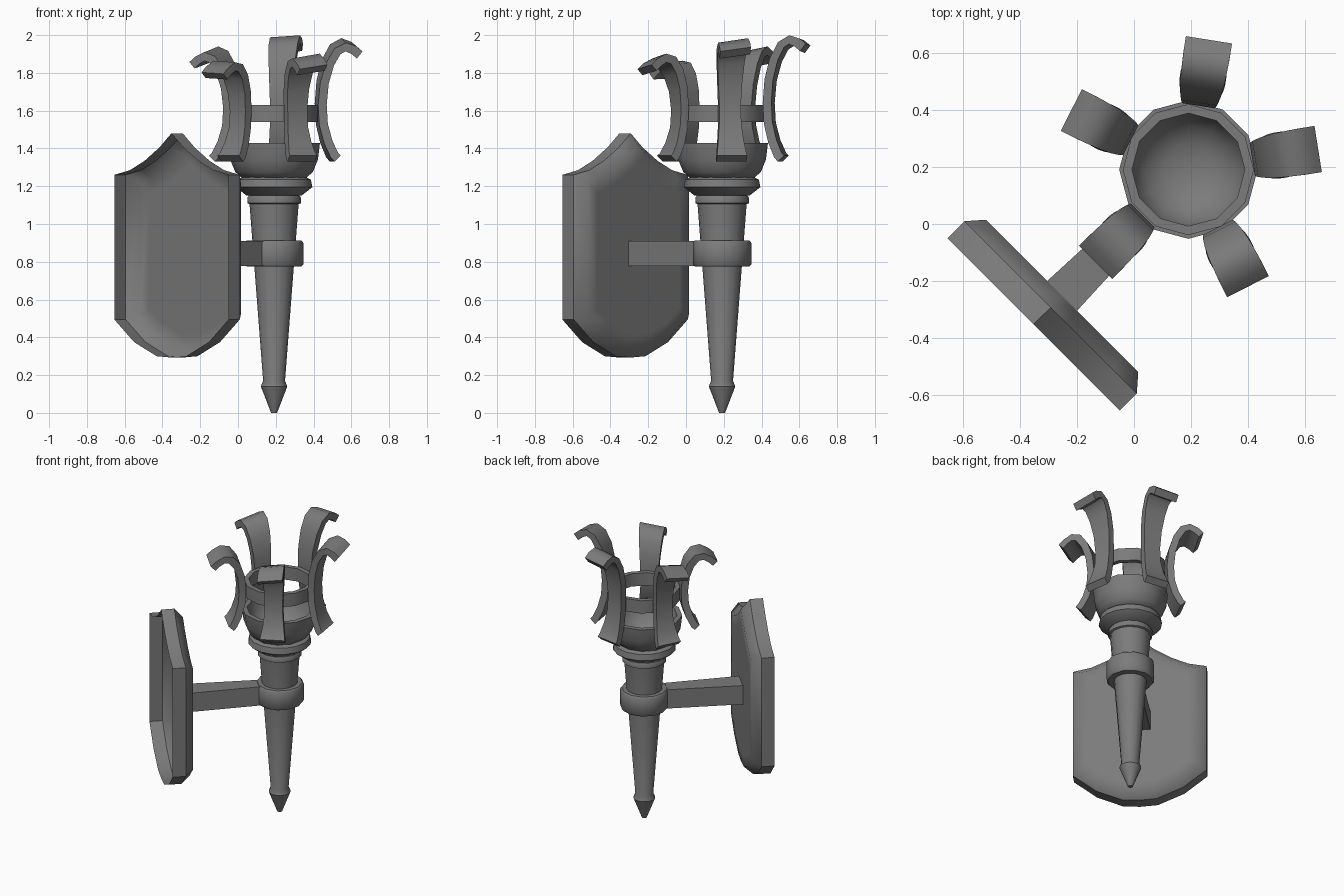
import bpy, bmesh, math
from mathutils import Matrix, Vector

cube = bpy.data.objects.get("Cube")
if cube:
    bpy.data.objects.remove(cube, do_unlink=True)

# Single dark metal colour
metal = bpy.data.materials.new("dark_grey_metal")
metal.use_nodes = True
GREY = (0.2, 0.2, 0.2, 1)
metal.diffuse_color = GREY
metal.node_tree.nodes["Principled BSDF"].inputs["Base Color"].default_value = GREY

AXIS = Vector((0.191, 0.191, 0))
OUT = Vector((1, 1, 0)).normalized()      # from the wall toward the torch
SIDE = Vector((-1, 1, 0)).normalized()
UP = Vector((0, 0, 1))
# Mount frame: x = sideways, y = up, z = away from the wall
MOUNT = Matrix((SIDE, UP, OUT)).transposed().to_4x4()


def finish(name, bm, angle=40, recalc=True):
    bmesh.ops.remove_doubles(bm, verts=bm.verts, dist=0.0005)
    if recalc:
        bmesh.ops.recalc_face_normals(bm, faces=bm.faces)
    mesh = bpy.data.meshes.new(name)
    bm.to_mesh(mesh)
    bm.free()
    mesh.materials.append(metal)
    obj = bpy.data.objects.new(name, mesh)
    bpy.context.collection.objects.link(obj)
    bpy.ops.object.select_all(action='DESELECT')
    obj.select_set(True)
    bpy.context.view_layer.objects.active = obj
    bpy.ops.object.shade_smooth_by_angle(angle=math.radians(angle))


def bridge(bm, a, b):
    for i in range(len(a)):
        j = (i + 1) % len(a)
        bm.faces.new((a[i], a[j], b[j], b[i]))


def lathe(name, profile, sides, closed=False, angle=40):
    """Turn (radius, height) points around the torch axis."""
    bm = bmesh.new()
    loops = []
    for r, z in profile:
        loops.append([bm.verts.new(AXIS + Vector((r * math.cos(t), r * math.sin(t), z)))
                      for t in (math.tau * i / sides for i in range(sides))])
    for a, b in zip(loops, loops[1:]):
        bridge(bm, a, b)
    if closed:
        bridge(bm, loops[-1], loops[0])
    finish(name, bm, angle)


# Torch handle with pointed tip and top moulding
lathe("handle", [(0, 0), (0.016, 0), (0.07, 0.14), (0.058, 0.17), (0.13, 1.105),
                 (0.142, 1.11), (0.142, 1.14), (0.13, 1.155), (0, 1.155)], 16)
lathe("moulding", [(0, 1.15), (0.145, 1.15), (0.203, 1.195), (0.195, 1.235),
                   (0.165, 1.25), (0, 1.25)], 16)

# Hollow cup
lathe("cup", [(0, 1.24), (0.165, 1.24), (0.205, 1.275), (0.232, 1.34), (0.243, 1.43),
              (0.21, 1.43), (0.195, 1.36), (0.155, 1.295), (0.09, 1.26), (0, 1.248)],
      12, angle=60)

# Basket ring and bracket collar
lathe("basket_ring", [(0.23, 1.54), (0.23, 1.63), (0.198, 1.63), (0.198, 1.54)], 12, True)
lathe("bracket_collar", [(0.145, 0.775), (0.155, 0.787), (0.155, 0.9), (0.145, 0.912),
                         (0.08, 0.912), (0.08, 0.775)], 12, True)

# Five curling prongs: (radius, height, half width) along the centre line
PRONG = [(0.328, 1.346, 0.081), (0.311, 1.364, 0.078), (0.28, 1.43, 0.068),
         (0.256, 1.52, 0.059), (0.25, 1.62, 0.058), (0.26, 1.73, 0.064),
         (0.288, 1.825, 0.072), (0.328, 1.888, 0.078), (0.372, 1.905, 0.081),
         (0.415, 1.885, 0.082), (0.446, 1.858, 0.082)]
FOOT = PRONG[0][1]
RISE = PRONG[-1][1] - FOOT
HALF_THICK = 0.023


def prong(index):
    turn = math.radians(225 + 72 * index)
    radial = Vector((math.cos(turn), math.sin(turn), 0))
    across = UP.cross(radial)
    bm = bmesh.new()
    loops = []
    for i, (r, z, w) in enumerate(PRONG):
        before, after = PRONG[max(i - 1, 0)], PRONG[min(i + 1, len(PRONG) - 1)]
        dr, dz = after[0] - before[0], after[1] - before[1]
        size = math.hypot(dr, dz)
        normal = (radial * dz - UP * dr) / size * HALF_THICK
        loop = []
        for s, n in ((-1, -1), (1, -1), (1, 1), (-1, 1)):
            p = radial * r + UP * z + across * (w * s) + normal * n
            # The crown rises away from the wall
            p.z += (0.085 * p.x + 0.15 * p.y) * (z - FOOT) / RISE
            loop.append(bm.verts.new(AXIS + p))
        loops.append(loop)
    for a, b in zip(loops, loops[1:]):
        bridge(bm, a, b)
    bm.faces.new(loops[0])
    bm.faces.new(loops[-1])
    finish(f"prong_{index + 1}", bm, 50)


for k in range(5):
    prong(k)

# Shield wall plate, open at the back: right half outline from bottom to peak
HALF = [(0.11, 0.3), (0.28, 0.375), (0.428, 0.495), (0.428, 1.26), (0.31, 1.285),
        (0.2, 1.335), (0.09, 1.405)]
OUTLINE = [(0, 0.293)] + HALF + [(0, 1.48)] + [(-x, z) for x, z in reversed(HALF)]
BACK, RIM = -0.4985, -0.414

bm = bmesh.new()
bridge(bm, *[[bm.verts.new((x, z, d)) for x, z in OUTLINE] for d in (BACK, RIM)])
bm.transform(MOUNT)
finish("plate_rim", bm, 30, recalc=False)

# Domed plate front with a soft bevel
bm = bmesh.new()
face = bm.faces.new([bm.verts.new((x, z, RIM)) for x, z in OUTLINE])
for thickness, depth in ((0.05, 0.057), (0.07, 0.0)):
    bm.normal_update()
    bmesh.ops.inset_region(bm, faces=[face], thickness=thickness, depth=depth,
                           use_boundary=True, use_even_offset=True)
bm.transform(MOUNT)
finish("plate_face", bm, 70, recalc=False)

# Tapered arm from plate to collar
bm = bmesh.new()
arm_loops = []
for d, w in ((-0.356, 0.074), (0.15, 0.052)):
    arm_loops.append([bm.verts.new((w * s, 0.8435 + 0.066 * h, d))
                      for s, h in ((-1, -1), (1, -1), (1, 1), (-1, 1))])
bridge(bm, *arm_loops)
for loop in arm_loops:
    bm.faces.new(loop)
bm.transform(MOUNT)
finish("arm", bm, 30)
